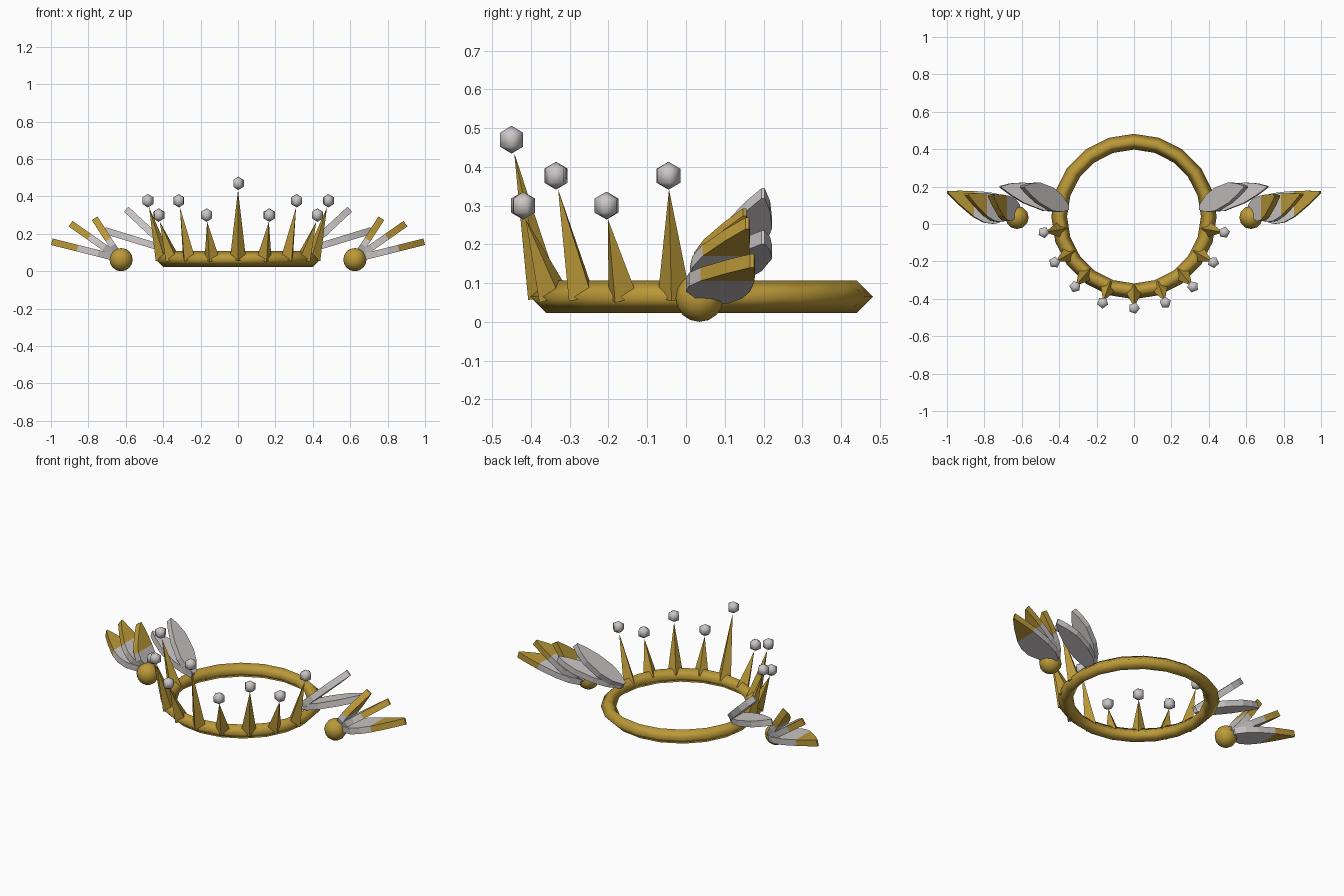
import bpy, bmesh, math
from mathutils import Matrix, Vector

if "Cube" in bpy.data.objects:
    bpy.data.objects.remove(bpy.data.objects["Cube"])


def material(name, rgb):
    m = bpy.data.materials.new(name)
    m.diffuse_color = (*rgb, 1)
    m.use_nodes = True
    m.node_tree.nodes["Principled BSDF"].inputs["Base Color"].default_value = m.diffuse_color
    return m


GOLD = material("gold", (0.50, 0.32, 0.04))
SILVER = material("silver", (0.60, 0.565, 0.565))
CY, BAND_Z, BAND_R = 0.04, 0.065, 0.40


def finish(name, bm, mats, smooth=False):
    bmesh.ops.recalc_face_normals(bm, faces=bm.faces[:])
    for f in bm.faces:
        f.smooth = smooth
    me = bpy.data.meshes.new(name)
    bm.to_mesh(me)
    bm.free()
    for m in mats:
        me.materials.append(m)
    ob = bpy.data.objects.new(name, me)
    bpy.context.collection.objects.link(ob)
    return ob


# circlet band with a diamond cross-section
bpy.ops.mesh.primitive_torus_add(major_segments=20, minor_segments=4,
                                 major_radius=BAND_R, minor_radius=0.042,
                                 location=(0, CY, BAND_Z), rotation=(0, 0, math.pi / 2))
band = bpy.context.object
band.name = "band"
band.data.materials.append(GOLD)
bpy.ops.object.shade_smooth()


# spikes leaning outward, each topped with a bead
def spike(i):
    ang = math.radians(-90 + 20 * i)
    top = 0.435 if i == 0 else (0.265 if i % 2 else 0.342)
    out = Vector((math.cos(ang), math.sin(ang), 0))
    centre = Vector((0, CY, 0))
    base = centre + out * 0.405 + Vector((0, 0, 0.065))
    apex = centre + out * 0.483 + Vector((0, 0, top))
    axis = apex - base
    tilt = math.atan2(0.483 - 0.405, top - 0.065)
    turn = Matrix.Rotation(ang, 4, 'Z')
    bm = bmesh.new()
    bmesh.ops.create_cone(bm, cap_ends=True, segments=4, radius1=0.043, radius2=0.0,
                          depth=axis.length,
                          matrix=Matrix.Translation((base + apex) / 2) @ turn
                          @ Matrix.Rotation(tilt, 4, 'Y'))
    bmesh.ops.remove_doubles(bm, verts=bm.verts[:], dist=1e-5)
    finish("spike", bm, [GOLD])
    bm = bmesh.new()
    pos = centre + out * 0.49 + Vector((0, 0, top + 0.035))
    bmesh.ops.create_uvsphere(bm, u_segments=5, v_segments=3, radius=0.036,
                              matrix=Matrix.Translation(pos) @ turn)
    finish("bead", bm, [SILVER], True)


for i in range(-4, 5):
    spike(i)

# feather outlines: (fraction of length, front y, back y)
OUTER = [(0, .07, .11), (.14, .025, .145), (.33, 0, .165), (.48, .008, .172),
         (.63, .038, .177), (.84, .105, .178), (1, .165, .176)]
INNER = [(0, .075, .10), (.15, .065, .155), (.35, .07, .195), (.65, .112, .222),
         (.85, .155, .217), (1, .195, .203)]


def feather(name, side, root, angle, length, outline, scale=1.0, tip_from=2.0, thick=0.036):
    a = math.radians(angle)
    along = Vector((math.cos(a), 0, math.sin(a)))
    norm = Vector((-math.sin(a), 0, math.cos(a))) * thick / 2
    bm = bmesh.new()
    rows = []
    for t, y0, y1 in outline:
        row = []
        for y, s in ((y0, -1), (y1, -1), (y1, 1), (y0, 1)):
            p = Vector((root[0], 0.075 + (y - 0.075) * scale, root[1]))
            p += along * (t * length) + norm * s
            p.x *= side
            row.append(bm.verts.new(p))
        rows.append(row)
    bm.faces.new(rows[0])
    for i in range(len(rows) - 1):
        for k in range(4):
            n = (k + 1) % 4
            f = bm.faces.new((rows[i][k], rows[i][n], rows[i + 1][n], rows[i + 1][k]))
            f.material_index = int(outline[i][0] >= tip_from)
    bm.faces.new(rows[-1]).material_index = int(tip_from <= 1)
    finish(name, bm, [SILVER, GOLD])


for side in (-1, 1):
    # ball at the root of the outer wing
    bm = bmesh.new()
    bmesh.ops.create_uvsphere(bm, u_segments=12, v_segments=8, radius=0.062,
                              matrix=Matrix.Translation((0.625 * side, 0.035, 0.062)))
    finish("wing_ball", bm, [GOLD], True)
    # gold-tipped outer feathers
    for angle, length, scale, tip in ((14, 0.382, 1, .6), (35, 0.33, .87, .6), (57, 0.26, .8, .45)):
        feather("outer_feather", side, (0.625, 0.065), angle, length, OUTER, scale, tip)
    # plain inner feathers on the band
    for angle, length in ((17, 0.37), (43, 0.325)):
        feather("inner_feather", side, (0.36, 0.11), angle, length, INNER)
